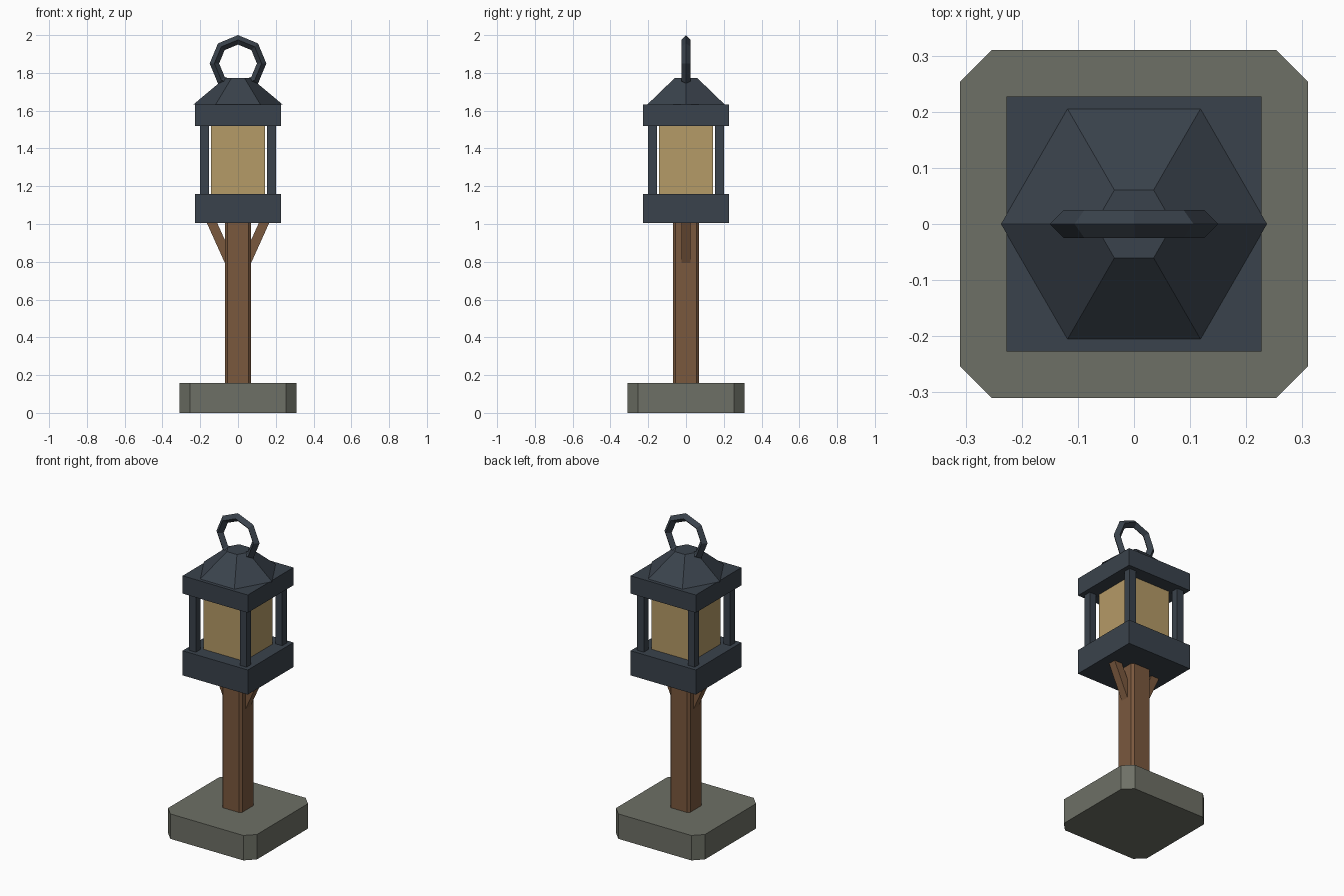
import bpy, bmesh, math
from mathutils import Vector

if "Cube" in bpy.data.objects:
    bpy.data.objects.remove(bpy.data.objects["Cube"])


def material(name, rgb):
    m = bpy.data.materials.new(name)
    m.diffuse_color = (*rgb, 1)
    m.use_nodes = True
    m.node_tree.nodes["Principled BSDF"].inputs["Base Color"].default_value = m.diffuse_color
    return m


STONE = material("stone", (0.155, 0.162, 0.132))
WOOD = material("wood", (0.195, 0.098, 0.048))
IRON = material("iron", (0.042, 0.055, 0.072))
GLASS = material("amber_glass", (0.46, 0.325, 0.135))


def prism(name, outline, z0, z1, mat, top_scale=1.0):
    """Extrude a closed xy outline from z0 to z1, optionally tapering it."""
    bm = bmesh.new()
    lo = [bm.verts.new((x, y, z0)) for x, y in outline]
    hi = [bm.verts.new((x * top_scale, y * top_scale, z1)) for x, y in outline]
    n = len(outline)
    bm.faces.new(lo[::-1])
    bm.faces.new(hi)
    for i in range(n):
        j = (i + 1) % n
        bm.faces.new((lo[i], lo[j], hi[j], hi[i]))
    me = bpy.data.meshes.new(name)
    bm.to_mesh(me)
    bm.free()
    me.materials.append(mat)
    ob = bpy.data.objects.new(name, me)
    bpy.context.collection.objects.link(ob)
    return ob


def square(h, cut=0.0):
    """Square outline of half-width h, with optional cut corners."""
    if not cut:
        return [(-h, -h), (h, -h), (h, h), (-h, h)]
    k = h - cut
    return [(-k, -h), (k, -h), (h, -k), (h, k), (k, h), (-k, h), (-h, k), (-h, -k)]


# Stone foot and wooden post
prism("stone_base", square(0.31, 0.056), 0, 0.157, STONE)
prism("post", square(0.07, 0.014), 0.15, 1.01, WOOD)

# Slanted braces under the lantern
for side, s in (("left", -1), ("right", 1)):
    a, b = Vector((s * 0.045, 0, 0.80)), Vector((s * 0.145, 0, 1.022))
    brace = prism(side + "_brace", square(0.025), 0, (b - a).length, WOOD)
    brace.location = a
    brace.rotation_euler = (0, math.atan2(b.x - a.x, b.z - a.z), 0)

# Lantern frame and glass
prism("lantern_floor", square(0.227), 1.005, 1.16, IRON)
prism("lantern_glass", square(0.142), 1.15, 1.53, GLASS)
prism("lantern_top_frame", square(0.227), 1.52, 1.632, IRON)
for i, (sx, sy) in enumerate(square(1)):
    bar = prism(f"corner_bar_{i + 1}", square(0.023), 1.15, 1.53, IRON)
    bar.location = (sx * 0.177, sy * 0.177, 0)

# Six-sided roof
hexagon = [(0.237 * math.cos(i * math.pi / 3), 0.237 * math.sin(i * math.pi / 3))
           for i in range(6)]
prism("roof", hexagon, 1.632, 1.772, IRON, top_scale=0.295)

# Carrying ring, low-poly torus
bpy.ops.mesh.primitive_torus_add(major_segments=8, minor_segments=4,
                                 major_radius=0.125, minor_radius=0.025,
                                 location=(0, 0, 1.85),
                                 rotation=(math.pi / 2, 0, 0))
ring = bpy.context.object
ring.name = "carrying_ring"
ring.data.materials.append(IRON)
for p in ring.data.polygons:
    p.use_smooth = False
